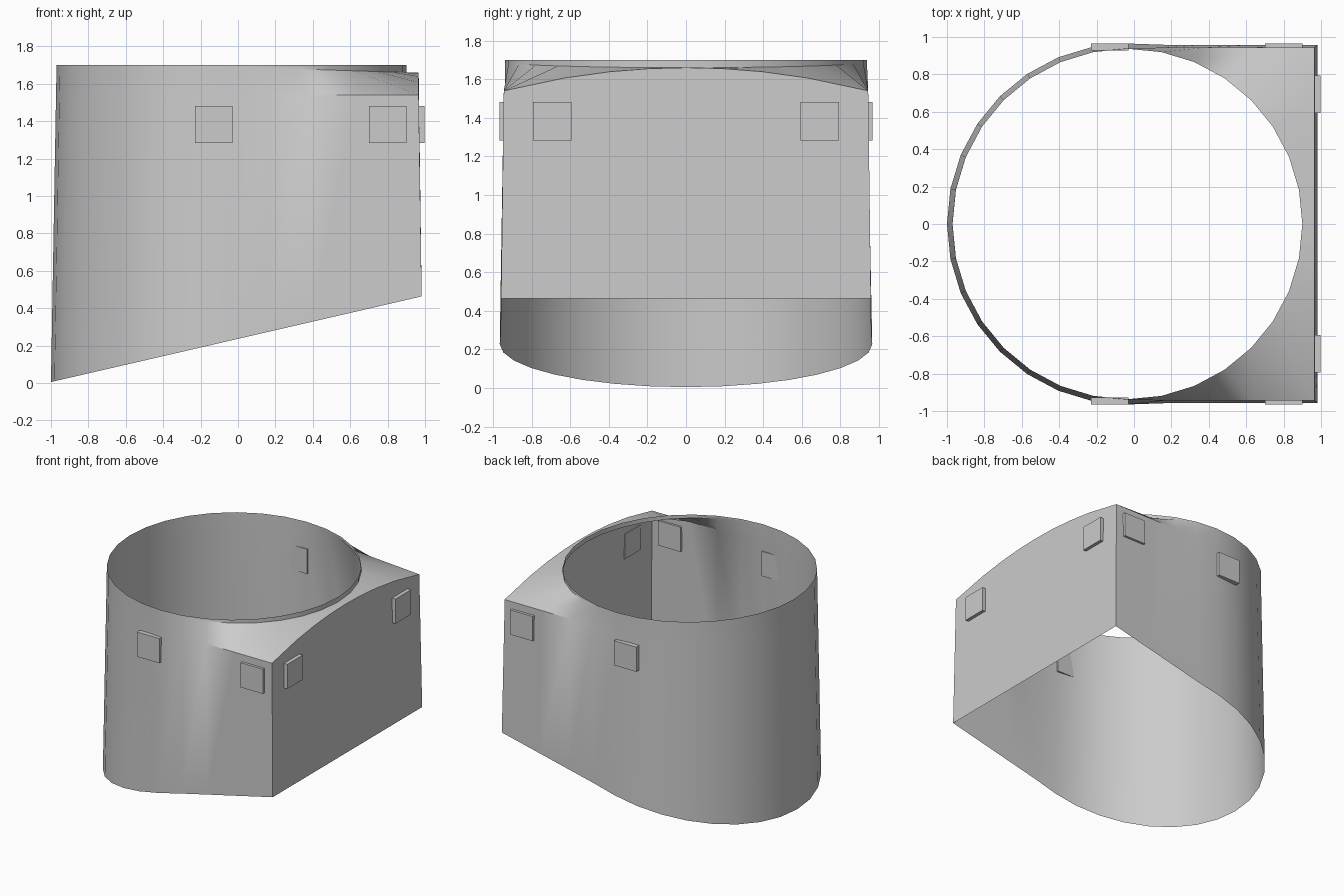
import bpy, bmesh
from math import sin, cos, pi

if "Cube" in bpy.data.objects:
    bpy.data.objects.remove(bpy.data.objects["Cube"])

CX = -0.035          # axis of the round half
N = 32               # sides of the round opening


def outline(i, radius, half_y, right_x):
    """Point i of an outline that is round on the left and square on the right."""
    a = 2 * pi * i / N
    c, s = cos(a), sin(a)
    if c < 1e-6:
        return CX + radius * c, radius * s
    k = 1 / max(abs(c), abs(s))
    return CX + (right_x - CX) * c * k, half_y * s * k


def floor_z(x):
    return 0.005 + (x + 1) * 0.231


bm = bmesh.new()
rings = [[], [], [], []]
for i in range(N):
    a = 2 * pi * i / N
    right = max(0, cos(a))

    # slanted bottom edge
    x, y = outline(i, 0.965, 0.958, 0.982)
    rings[0].append(bm.verts.new((x, y, floor_z(x))))

    # shoulder: level along the sides, arched over the flat right face
    x, y = outline(i, 0.938, 0.944, 0.966)
    z = 1.54
    if x > 0.95:
        z = 1.66 - 0.12 * (y / 0.944) ** 2
    rings[1].append(bm.verts.new((x, y, z)))

    # round rim with a shallow lip toward the right
    x, y = CX + 0.935 * cos(a), 0.937 * sin(a)
    rings[2].append(bm.verts.new((x, y, 1.69 - 0.03 * right)))
    rings[3].append(bm.verts.new((x, y, 1.70)))

for low, high in zip(rings, rings[1:]):
    for i in range(N):
        j = (i + 1) % N
        bm.faces.new((low[i], low[j], high[j], high[i]))

mesh = bpy.data.meshes.new("shell")
bm.to_mesh(mesh)
bm.free()
shell = bpy.data.objects.new("shell", mesh)
bpy.context.collection.objects.link(shell)
bpy.context.view_layer.objects.active = shell
shell.select_set(True)
bpy.ops.object.shade_smooth_by_angle(angle=0.6)


def pad(name, loc, size):
    bpy.ops.mesh.primitive_cube_add(size=1, location=loc)
    ob = bpy.context.object
    ob.name = name
    ob.scale = size


# square pads set into the walls
for side, label in ((-1, "front"), (1, "back")):
    pad(label + "_round_pad", (-0.13, side * 0.947, 1.382), (0.2, 0.038, 0.2))
    pad(label + "_corner_pad", (0.80, side * 0.947, 1.382), (0.2, 0.038, 0.2))
    pad(label + "_end_pad", (0.98, side * 0.693, 1.382), (0.036, 0.2, 0.2))
